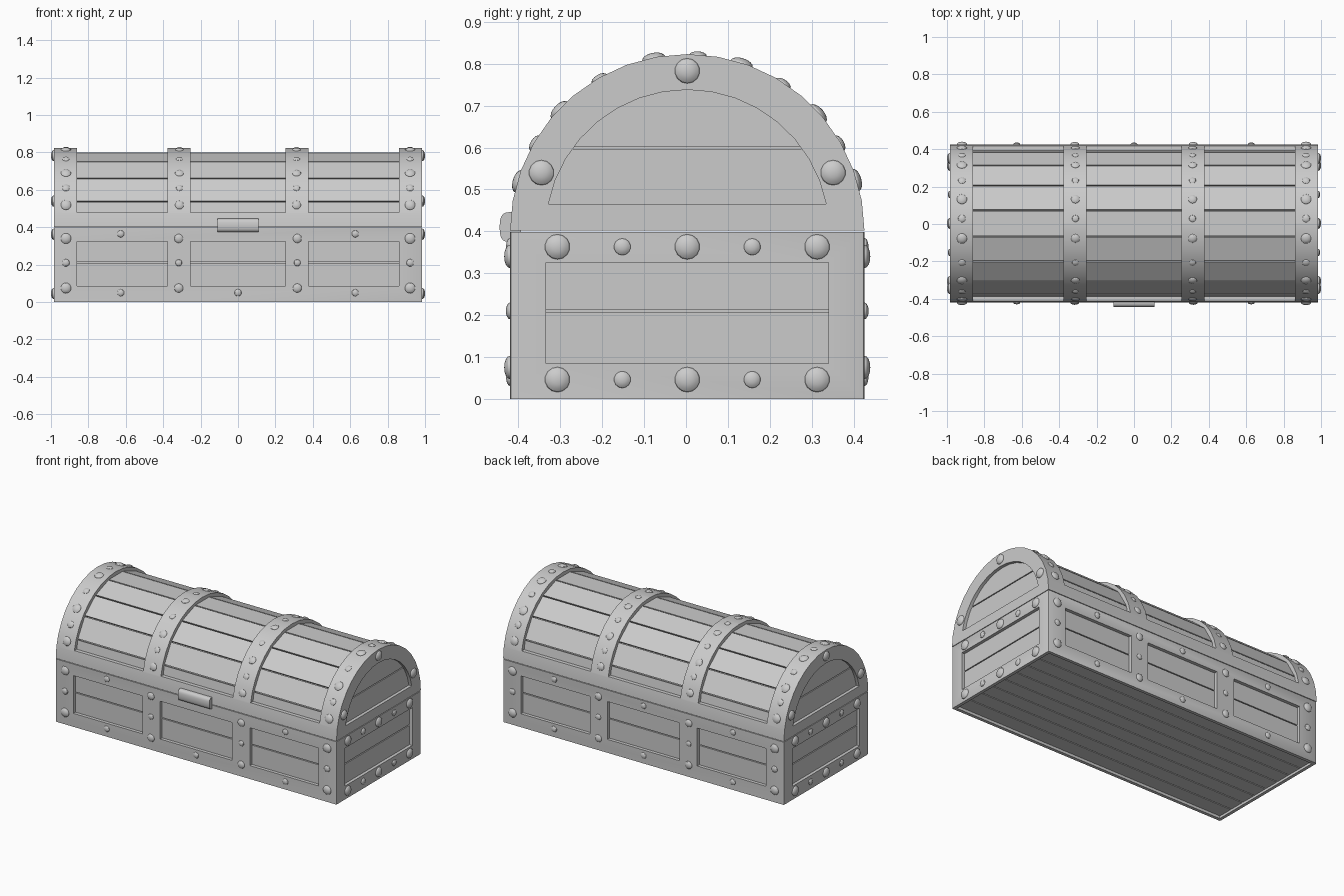
import bpy, bmesh
from math import sin, cos, radians
from mathutils import Vector, Matrix

if "Cube" in bpy.data.objects:
    bpy.data.objects.remove(bpy.data.objects["Cube"])

R, HX, SEAM = 0.423, 0.985, 0.40      # lid radius, half length, lid seam height


def finish(bm, name, smooth=False):
    bmesh.ops.recalc_face_normals(bm, faces=bm.faces)
    me = bpy.data.meshes.new(name)
    bm.to_mesh(me)
    bm.free()
    ob = bpy.data.objects.new(name, me)
    bpy.context.collection.objects.link(ob)
    if smooth:
        soften(ob)
    return ob


def soften(ob):
    bpy.ops.object.select_all(action='DESELECT')
    bpy.context.view_layer.objects.active = ob
    ob.select_set(True)
    bpy.ops.object.shade_smooth_by_angle(angle=radians(30))


def box(bm, x0, x1, y0, y1, z0, z1):
    mid = Vector((x0 + x1, y0 + y1, z0 + z1)) / 2
    m = Matrix.Translation(mid) @ Matrix.Diagonal((abs(x1 - x0), abs(y1 - y0), abs(z1 - z0), 1))
    return bmesh.ops.create_cube(bm, size=1, matrix=m)['verts']


def prism(bm, pts, x0, x1):
    a = [bm.verts.new((x0, y, z)) for y, z in pts]
    b = [bm.verts.new((x1, y, z)) for y, z in pts]
    bm.faces.new(a)
    bm.faces.new(b[::-1])
    for i in range(len(pts)):
        j = (i + 1) % len(pts)
        bm.faces.new((a[i], b[i], b[j], a[j]))


def arc(r, a0, a1, n):
    angles = [radians(a0 + (a1 - a0) * i / n) for i in range(n + 1)]
    return [(-r * cos(t), SEAM + r * sin(t)) for t in angles]


def carve(ob, cutter):
    cutter.hide_render = True
    mod = ob.modifiers.new("windows", 'BOOLEAN')
    mod.operation, mod.solver, mod.object = 'DIFFERENCE', 'EXACT', cutter
    bpy.context.view_layer.objects.active = ob
    bpy.ops.object.modifier_apply(modifier=mod.name)
    bpy.data.objects.remove(cutter)


def rivet(bm, pos, normal, r):
    m = (Matrix.Translation(pos) @ Vector(normal).to_track_quat('Z', 'Y').to_matrix().to_4x4()
         @ Matrix.Diagonal((r, r, r * 0.5, 1)))
    bmesh.ops.create_uvsphere(bm, u_segments=14, v_segments=8, radius=1, matrix=m)


bays = [(-0.86, -0.377), (-0.253, 0.253), (0.377, 0.86)]

# Box frame with recessed windows and underside
bm = bmesh.new()
box(bm, -HX, HX, -R, R, 0, SEAM - 0.002)
bmesh.ops.bevel(bm, geom=[e for e in bm.edges if abs(e.verts[0].co.z - e.verts[1].co.z) > 0.1],
                offset=0.006, segments=2, affect='EDGES', profile=0.5)
box_frame = finish(bm, "box_frame")
bm = bmesh.new()
for s in (-1, 1):
    for x0, x1 in bays:
        box(bm, x0, x1, s * 0.385, s * 0.6, 0.085, 0.325)
    box(bm, s * 0.945, s * 1.2, -0.337, 0.337, 0.085, 0.325)
box(bm, -0.965, 0.965, -0.403, 0.403, -0.2, 0.03)
carve(box_frame, finish(bm, "box_cutter"))
soften(box_frame)

# Lid frame: half cylinder with arched windows
bm = bmesh.new()
prism(bm, [(y, max(z, SEAM + 0.002)) for y, z in arc(R, 0, 180, 18)], -HX, HX)
lid_frame = finish(bm, "lid_frame")
bm = bmesh.new()
for x0, x1 in bays:
    prism(bm, arc(0.385, 12, 168, 18) + arc(0.6, 172.3, 7.7, 18), x0, x1)
for s in (-1, 1):
    prism(bm, arc(0.338, 11.1, 168.9, 16), s * 0.945, s * 1.2)
carve(lid_frame, finish(bm, "lid_cutter"))
soften(lid_frame)

# Wall planks
g = 0.003
bm = bmesh.new()
for s in (-1, 1):
    for z0, z1 in ((0.07, 0.21 - g), (0.21 + g, 0.34)):
        box(bm, -0.9, 0.9, s * 0.375, s * 0.402, z0, z1)
        box(bm, s * 0.93, s * 0.965, -0.36, 0.36, z0, z1)
finish(bm, "box_planks")

# Floor planks
bm = bmesh.new()
w = 0.806 / 8
for i in range(8):
    y = -0.403 + i * w
    box(bm, -0.967, 0.967, y + g, y + w - g, 0.015, 0.04)
finish(bm, "floor_planks")

# Curved lid planks
bm = bmesh.new()
for i in range(9):
    a0, a1 = i * 20 + 0.5, i * 20 + 19.5
    prism(bm, arc(0.37, a0, a1, 1) + arc(0.404, a1, a0, 1), -0.9, 0.9)
finish(bm, "lid_planks")

# Lid end planks
bm = bmesh.new()
for s in (-1, 1):
    prism(bm, arc(0.36, 34.3, 145.7, 12), s * 0.93, s * 0.965)
    prism(bm, arc(0.36, 6, 33.2, 4) + arc(0.36, 146.8, 174, 4), s * 0.93, s * 0.965)
finish(bm, "lid_end_planks")

# Rivets over the lid bands, alternating large and small
bm = bmesh.new()
for x, big, small in ((0.92, 0.028, 0.021), (0.313, 0.024, 0.019)):
    for k, a in enumerate((16.5, 30, 43.5, 60, 79, 93.5, 108, 123, 138, 150, 163)):
        n = Vector((0, -cos(radians(a)), sin(radians(a))))
        for s in (-1, 1):
            rivet(bm, n * 0.42 + Vector((s * x, 0, SEAM)), n, small if k % 2 else big)
finish(bm, "lid_rivets", True)

# Rivets on the box front and back
bm = bmesh.new()
for side in (-1, 1):
    n = (0, side, 0)
    for s in (-1, 1):
        for x, big, small in ((0.92, 0.028, 0.02), (0.317, 0.024, 0.018)):
            for z, r in ((0.34, big), (0.21, small), (0.075, big)):
                rivet(bm, (s * x, side * R, z), n, r)
    for x in (-0.627, 0, 0.627):
        rivet(bm, (x, side * R, 0.05), n, 0.019)
        if x or side > 0:
            rivet(bm, (x, side * R, 0.365), n, 0.019)
finish(bm, "wall_rivets", True)

# Rivets on both ends
bm = bmesh.new()
for s in (-1, 1):
    for z in (0.363, 0.046):
        for y, r in ((-0.31, 0.03), (-0.155, 0.02), (0, 0.03), (0.155, 0.02), (0.31, 0.03)):
            rivet(bm, (s * HX, y, z), (s, 0, 0), r)
    for y, z in ((0, 0.783), (-0.348, 0.54), (0.348, 0.54)):
        rivet(bm, (s * HX, y, z), (s, 0, 0), 0.03)
finish(bm, "end_rivets", True)

# Rounded front latch
bm = bmesh.new()
pts = []
for i in range(20):
    c, t = cos(radians(i * 18)), sin(radians(i * 18))
    pts.append((-0.422 + 0.026 * abs(c) ** 0.7 * (1 if c > 0 else -1),
                0.41 + 0.036 * abs(t) ** 0.7 * (1 if t > 0 else -1)))
prism(bm, pts, -0.11, 0.11)
finish(bm, "latch", True)

# Centre the whole depth, latch included
for ob in bpy.context.collection.objects:
    ob.location.y += 0.003
